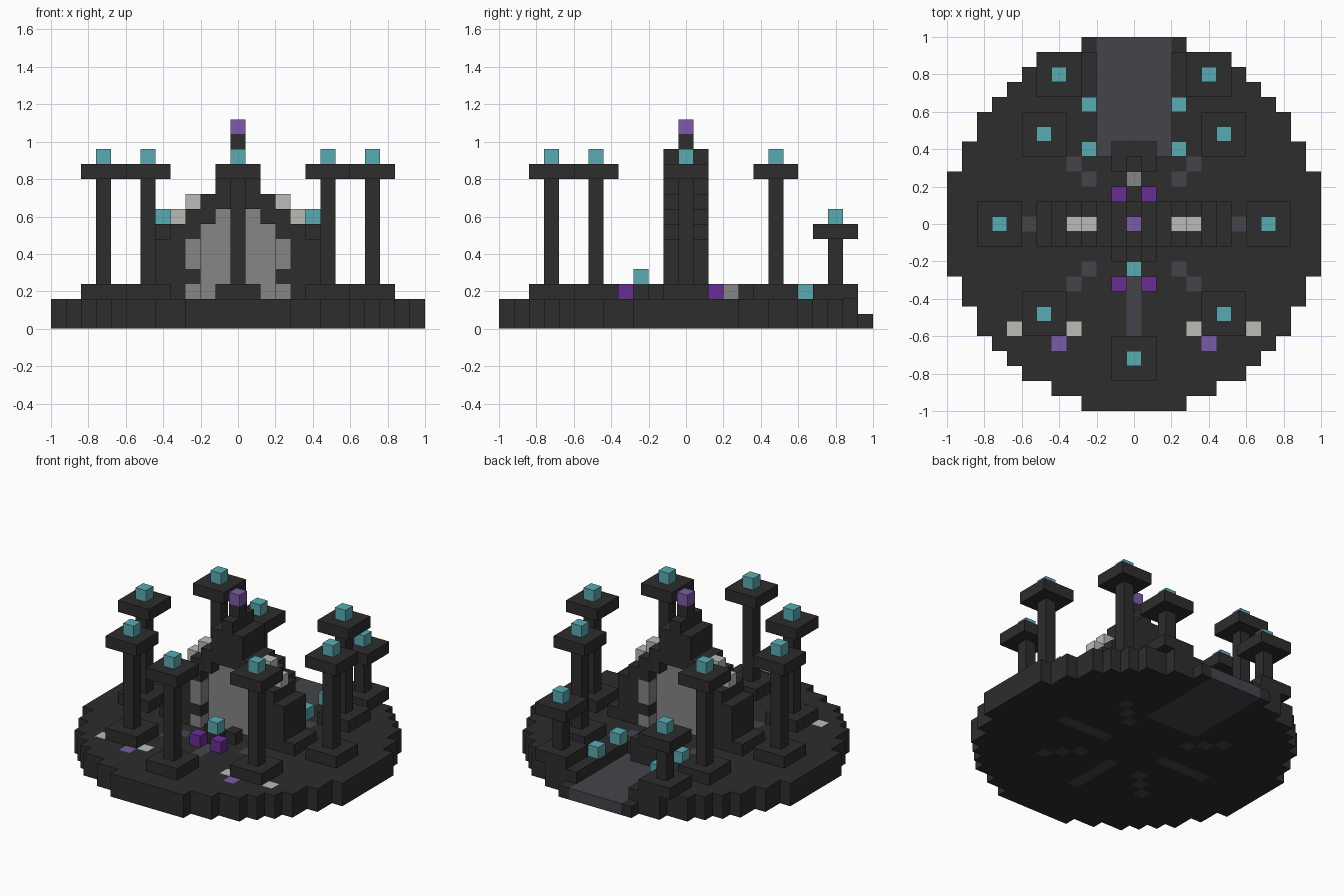
import bpy, bmesh
from mathutils import Vector

S = 0.08  # block size

cube = bpy.data.objects.get("Cube")
if cube:
    bpy.data.objects.remove(cube, do_unlink=True)


def linear(c):
    return c / 12.92 if c <= 0.04045 else ((c + 0.055) / 1.055) ** 2.4


def material(name, code):
    rgb = [linear(int(code[k:k + 2], 16) / 255) for k in (0, 2, 4)]
    mat = bpy.data.materials.new(name)
    mat.use_nodes = True
    mat.diffuse_color = (*rgb, 1)
    bsdf = next(n for n in mat.node_tree.nodes if n.type == 'BSDF_PRINCIPLED')
    bsdf.inputs["Base Color"].default_value = (*rgb, 1)
    bsdf.inputs["Roughness"].default_value = 0.8
    return mat


MATS = {name: material(name, code) for name, code in (
    ("dark stone", "2d2d2d"), ("slate", "45444a"), ("grey", "868686"),
    ("pale stone", "babcb6"), ("teal", "58acb2"),
    ("violet", "7a5ca8"), ("deep purple", "692d96"))}
NAMES = list(MATS)


def box(i, j, k, color):
    """Dictionary of blocks over inclusive index ranges."""
    return {(a, b, c): color
            for a in range(i[0], i[1] + 1)
            for b in range(j[0], j[1] + 1)
            for c in range(k[0], k[1] + 1)}


def build(name, blocks):
    """Make one mesh from the outer faces of a set of blocks."""
    mesh = bpy.data.meshes.new(name)
    used = [n for n in NAMES if n in blocks.values()]
    for n in used:
        mesh.materials.append(MATS[n])
    bm = bmesh.new()
    corners = {}

    def vert(p):
        key = tuple(round(v * 2) for v in p)
        if key not in corners:
            corners[key] = bm.verts.new(p * S)
        return corners[key]

    for cell, color in blocks.items():
        center = Vector(cell) + Vector((0, 0, 0.5))
        for axis in range(3):
            for sign in (-1, 1):
                n = Vector((0, 0, 0))
                n[axis] = sign
                if tuple(int(v) for v in Vector(cell) + n) in blocks:
                    continue
                u = Vector((0, 0, 0))
                u[(axis + 1) % 3] = 0.5
                w = n.cross(u)
                mid = center + n / 2
                face = bm.faces.new([vert(mid + d) for d in
                                     (-u - w, u - w, u + w, w - u)])
                face.material_index = used.index(color)
    bm.to_mesh(mesh)
    bm.free()
    obj = bpy.data.objects.new(name, mesh)
    bpy.context.collection.objects.link(obj)
    return obj


# Round floor, with inlaid paths and a sunken entrance at the back
floor = {}
for i in range(-12, 13):
    for j in range(-12, 13):
        if i * i + j * j > 156:
            continue
        a, b = abs(i), abs(j)
        ramp = a <= 2 and j >= 5
        straight = (b == 0 and 3 <= a <= 7) or (a == 0 and 3 <= -j <= 7)
        diagonal = a == b and 3 <= a <= 5
        color = "slate" if ramp or straight or diagonal else "dark stone"
        floor[i, j, 0] = color
        if not ramp and j < 12:
            floor[i, j, 1] = color
for side in (-1, 1):
    floor[side * 8, -7, 1] = "pale stone"
    floor[side * 4, -7, 1] = "pale stone"
    floor[side * 5, -8, 1] = "violet"
build("floor", floor)


# Pillars with a plinth, a cap and a glowing lamp
def pillar(name, i, j, cap):
    blocks = box((i - 1, i + 1), (j - 1, j + 1), (2, 2), "dark stone")
    blocks |= box((i, i), (j, j), (3, cap - 1), "dark stone")
    blocks |= box((i - 1, i + 1), (j - 1, j + 1), (cap, cap), "dark stone")
    blocks[i, j, cap + 1] = "teal"
    build(name, blocks)


pillar("front_pillar", 0, -9, 10)
for side, label in ((1, "left"), (-1, "right")):
    pillar(label + "_front_pillar", side * 6, -6, 10)
    pillar(label + "_side_pillar", side * 9, 0, 10)
    pillar(label + "_back_pillar", side * 6, 6, 10)
    pillar(label + "_entrance_pillar", side * 5, 10, 6)

# Stepped gateway: column tops fall away from the middle
TOPS = (11, 10, 8, 7, 6, 5, 2)
gate = {}
for i in range(-6, 7):
    a = abs(i)
    hole_top = 7 if a <= 1 else 6 if a == 2 else 1
    gate |= box((i, i), (-1, 1), (hole_top + 1, TOPS[a]), "dark stone")
    if a == 3:
        for k in (2, 4, 5):
            gate |= box((i, i), (-1, 1), (k, k), "grey")
    if a in (3, 4):
        gate[i, 0, TOPS[a] + 1] = "pale stone"
gate[0, 0, 12] = "dark stone"
gate[0, 0, 13] = "violet"
build("gateway", gate)

# Grey panel filling the gateway
panel = box((-2, 2), (0, 0), (2, 6), "grey")
panel |= box((-1, 1), (0, 0), (7, 7), "grey")
build("gateway_panel", panel)

# Small altars in front of and behind the gateway
front = {(0, -3, 2): "dark stone", (0, -3, 3): "teal"}
back = {(0, 3, 2): "grey"}
back |= box((-1, 1), (5, 5), (2, 2), "dark stone")
for side in (-1, 1):
    front[side, -4, 2] = "deep purple"
    front[side, -2, 2] = "dark stone"
    back[side, 2, 2] = "deep purple"
    back[side, 4, 2] = "dark stone"
# Footing under the back step, over the sunken entrance
back |= box((-1, 1), (5, 5), (1, 1), "dark stone")
build("front_altar", front)
build("back_altar", back)

# Lamps along the entrance
for side, label in ((1, "left"), (-1, "right")):
    for j, place in ((5, "inner"), (8, "outer")):
        build(f"{label}_{place}_lamp",
              box((side * 3, side * 3), (j, j), (2, 2), "teal"))
